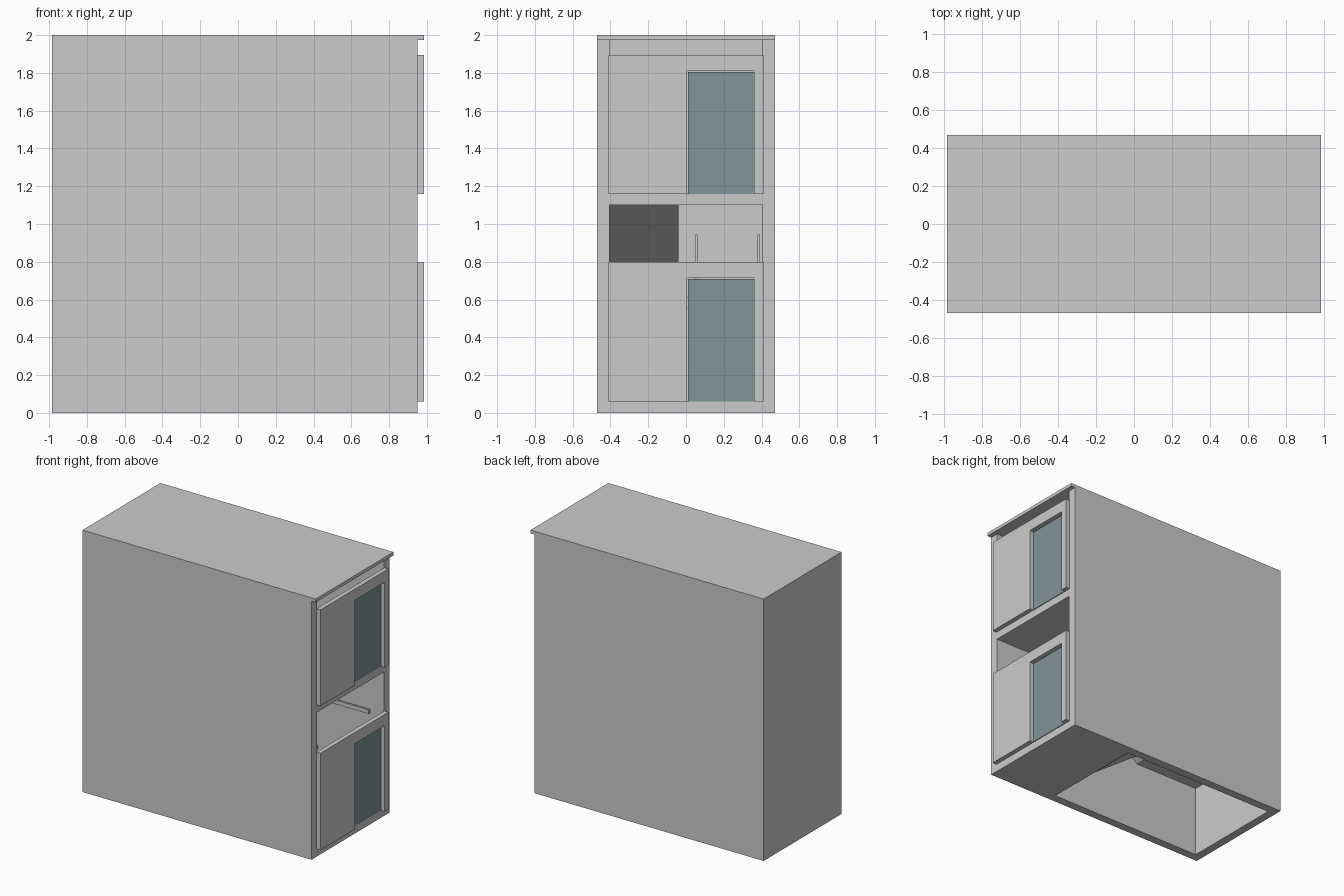
import bpy, bmesh
from mathutils import Vector

if "Cube" in bpy.data.objects:
    bpy.data.objects.remove(bpy.data.objects["Cube"])

glass = bpy.data.materials.new("glass")
glass.diffuse_color = (0.22, 0.30, 0.31, 1)
glass.use_nodes = True
glass.node_tree.nodes["Principled BSDF"].inputs["Base Color"].default_value = glass.diffuse_color


def add_mesh(name, bm, mat=None):
    bmesh.ops.recalc_face_normals(bm, faces=bm.faces)
    me = bpy.data.meshes.new(name)
    bm.to_mesh(me)
    bm.free()
    ob = bpy.data.objects.new(name, me)
    bpy.context.collection.objects.link(ob)
    if mat:
        me.materials.append(mat)
    return ob


def box(name, x0, x1, y0, y1, z0, z1, mat=None):
    bm = bmesh.new()
    bmesh.ops.create_cube(bm, size=1)
    for v in bm.verts:
        v.co = Vector((x1 if v.co.x > 0 else x0,
                       y1 if v.co.y > 0 else y0,
                       z1 if v.co.z > 0 else z0))
    return add_mesh(name, bm, mat)


def extrude(name, pts, vec, to3d):
    """Extrude a flat outline along vec."""
    bm = bmesh.new()
    f = bm.faces.new([bm.verts.new(to3d(*p)) for p in pts])
    r = bmesh.ops.extrude_face_region(bm, geom=[f])
    vs = [g for g in r["geom"] if isinstance(g, bmesh.types.BMVert)]
    bmesh.ops.translate(bm, verts=vs, vec=vec)
    return add_mesh(name, bm)


# shell: U-shaped walls, open at the front (+x) and at the bottom
X0, XF, Y, T = -0.985, 0.95, 0.47, 0.065
YI = Y - T
shell = [(XF, -Y), (X0, -Y), (X0, Y), (XF, Y), (XF, YI),
         (X0 + T, YI), (X0 + T, -YI), (XF, -YI)]
extrude("walls", shell, (0, 0, 1.975), lambda x, y: (x, y, 0))
box("roof", X0, 0.985, -Y, Y, 1.975, 2.0)

# floors and half-landing
SX, LX = 0.40, -0.37
for label, z in (("ground", 0.0), ("upper", 1.10)):
    box(label + "_floor", SX, XF, -YI, YI, z, z + 0.06)
box("half_landing", X0 + T, LX, -YI, YI, 0.55, 0.61)

# front panels with a recessed glass door on each storey
for label, z0, z1, zd in (("lower", 0.06, 0.80, 0.715), ("upper", 1.16, 1.895, 1.81)):
    outline = [(-0.41, z0), (0.005, z0), (0.005, zd), (0.36, zd),
               (0.36, z0), (0.41, z0), (0.41, z1), (-0.41, z1)]
    extrude(label + "_front_panel", outline, (0.035, 0, 0),
            lambda y, z: (0.95, y, z))
    box(label + "_door_glass", 0.945, 0.955, 0.01, 0.36, z0, zd - 0.005, glass)

# switchback stairs and their handrails
STEPS = 8


def flight(name, xa, xb, z, rise, y0, y1):
    dx, dz = (xb - xa) / STEPS, rise / STEPS
    pts = [(xa, z - 0.06)]
    for i in range(STEPS):
        pts += [(xa + i * dx, z + i * dz), (xa + i * dx, z + (i + 1) * dz)]
    pts += [(xb, z + rise), (xb, z + rise - 0.06)]
    extrude(name, pts, (0, y1 - y0, 0), lambda x, zz: (x, y0, zz))
    for side, y in (("near", y0 + 0.012), ("far", y1 - 0.027)):
        rail = [(xa, z + 0.31), (xb, z + rise + 0.31),
                (xb, z + rise + 0.335), (xa, z + 0.335)]
        extrude(f"{name}_{side}_handrail", rail, (0, 0.015, 0),
                lambda x, zz: (x, y, zz))


flight("lower_stairs", SX, LX, 0.06, 0.55, 0.035, YI)
flight("upper_stairs", LX, SX, 0.61, 0.55, -YI, -0.04)

# short wall rail near the entrance
box("entrance_wall_rail", 0.52, 0.84, 0.378, 0.393, 0.76, 0.79)
